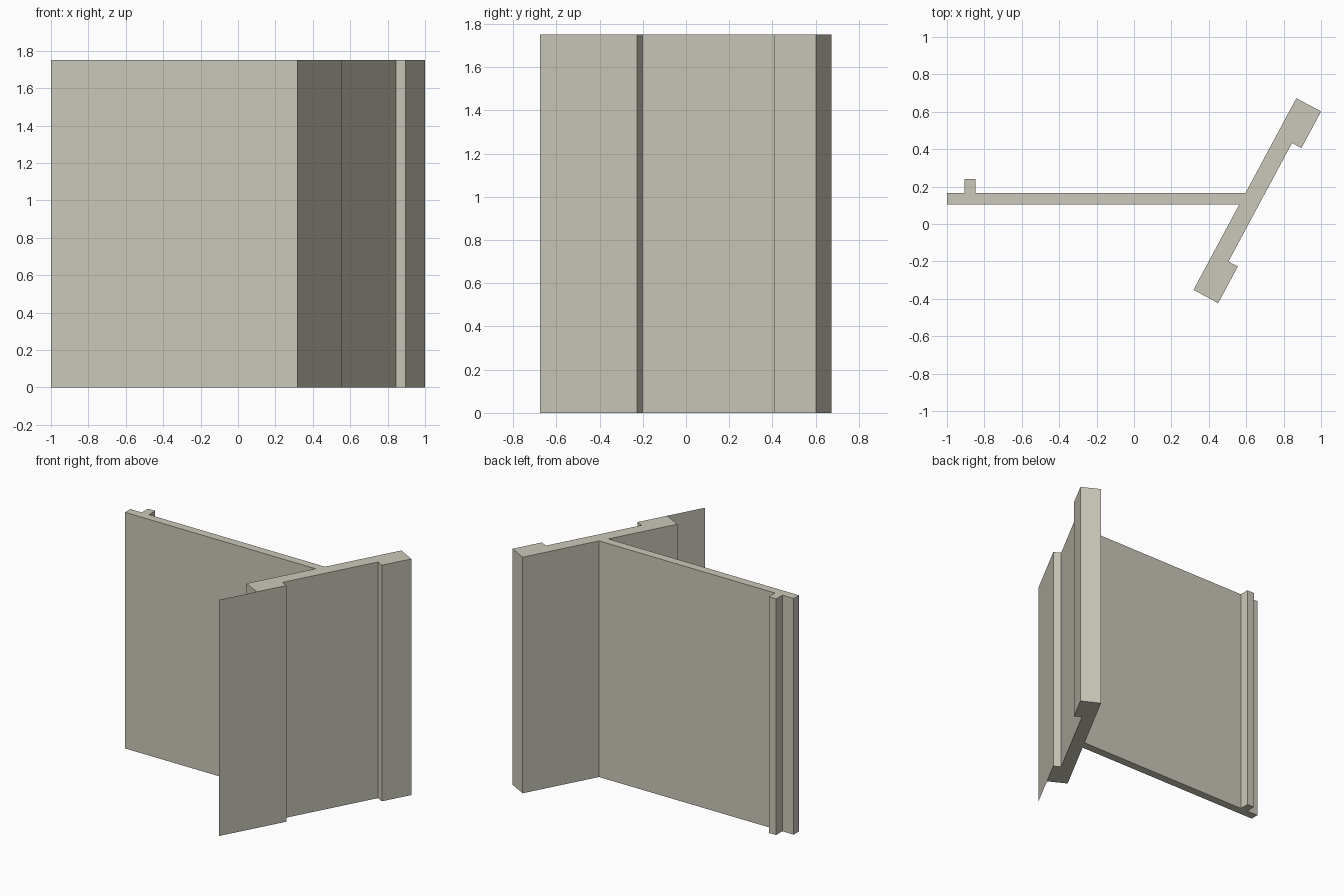
import bpy, bmesh
from mathutils import Vector

if "Cube" in bpy.data.objects:
    bpy.data.objects.remove(bpy.data.objects["Cube"])

HEIGHT = 1.75
mat = bpy.data.materials.new("warm_grey")
mat.diffuse_color = (0.60, 0.58, 0.49, 1)
mat.use_nodes = True
mat.node_tree.nodes["Principled BSDF"].inputs["Base Color"].default_value = mat.diffuse_color

# Slanted flange frame: "along" its length, "across" its thickness
ORIGIN = Vector((0.318, -0.352))
ALONG = Vector((0.473, 0.881)).normalized()
ACROSS = Vector((ALONG.y, -ALONG.x))
LENGTH, THIN, THICK, LIP = 1.163, 0.093, 0.15, 0.222


def slant(a, c):
    p = ORIGIN + ALONG * a + ACROSS * c
    return (p.x, p.y)


def on_inner_face(y):
    return slant((y - ORIGIN.y) / ALONG.y, 0)


def extrude(name, points, closed=True):
    """Raise a plan outline (or an open line) to full height."""
    bm = bmesh.new()
    low = [bm.verts.new((x, y, 0)) for x, y in points]
    high = [bm.verts.new((x, y, HEIGHT)) for x, y in points]
    n = len(points)
    for i in range(n if closed else n - 1):
        j = (i + 1) % n
        bm.faces.new((low[i], low[j], high[j], high[i]))
    if closed:
        bm.faces.new(low)
        bm.faces.new(high)
        bmesh.ops.recalc_face_normals(bm, faces=bm.faces)
    mesh = bpy.data.meshes.new(name)
    bm.to_mesh(mesh)
    bm.free()
    mesh.materials.append(mat)
    obj = bpy.data.objects.new(name, mesh)
    bpy.context.collection.objects.link(obj)


# Web, end rib and slanted flange with a thick lip at each end
extrude("frame_profile", [
    (-1, 0.105), on_inner_face(0.105),
    slant(0, 0), slant(0, THICK), slant(LIP, THICK), slant(LIP, THIN),
    slant(LENGTH - LIP, THIN), slant(LENGTH - LIP, THICK),
    slant(LENGTH, THICK), slant(LENGTH, 0),
    on_inner_face(0.167),
    (-0.847, 0.167), (-0.847, 0.24), (-0.907, 0.24), (-0.907, 0.167),
    (-1, 0.167)])

# Thin sheet continuing the outer face of the front lip
extrude("thin_sheet", [slant(-0.286, THICK), slant(0, THICK)], closed=False)
